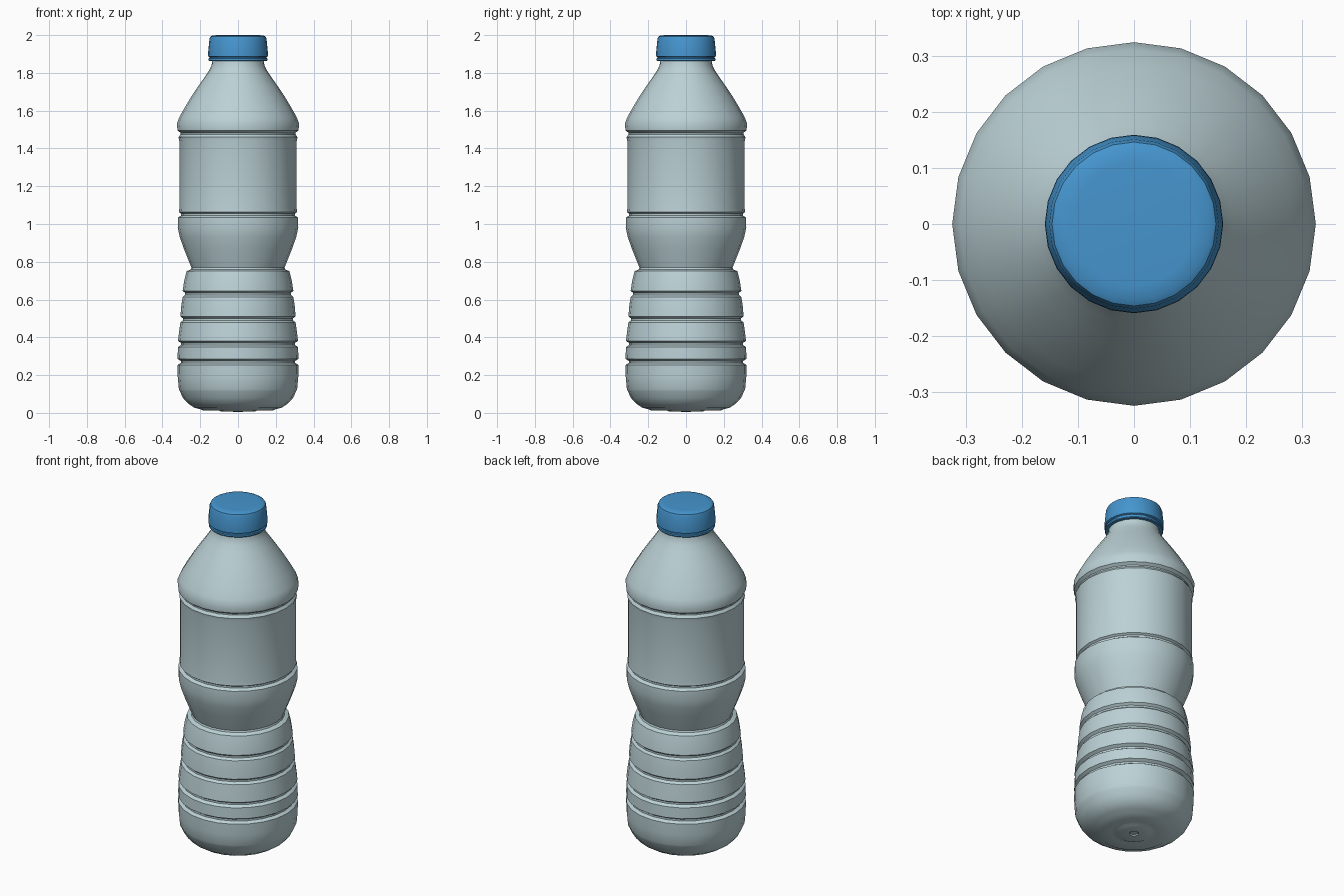
import bpy, bmesh, math

SIDES = 24


def lathe(name, profile, color):
    """Revolve (radius, z) points about z; a zero radius closes with a fan."""
    bm = bmesh.new()
    rings = []
    for r, z in profile:
        if r == 0:
            rings.append([bm.verts.new((0, 0, z))] * SIDES)
        else:
            rings.append([bm.verts.new((r * math.cos(a), r * math.sin(a), z))
                          for a in (2 * math.pi * i / SIDES for i in range(SIDES))])
    for lo, hi in zip(rings, rings[1:]):
        for i in range(SIDES):
            j = (i + 1) % SIDES
            quad = [lo[i], lo[j], hi[j], hi[i]]
            bm.faces.new(list(dict.fromkeys(quad)))
    bmesh.ops.recalc_face_normals(bm, faces=bm.faces)
    mesh = bpy.data.meshes.new(name)
    bm.to_mesh(mesh)
    bm.free()
    obj = bpy.data.objects.new(name, mesh)
    bpy.context.collection.objects.link(obj)
    mat = bpy.data.materials.new(name + "_plastic")
    mat.diffuse_color = color
    mesh.materials.append(mat)
    bpy.ops.object.select_all(action='DESELECT')
    obj.select_set(True)
    bpy.context.view_layer.objects.active = obj
    bpy.ops.object.shade_smooth_by_angle(angle=math.radians(35))
    return obj


def groove(z, r, depth):
    """Narrow pinched ring in the wall."""
    return [(r, z - 0.016), (r - depth, z - 0.005), (r - depth, z + 0.005), (r, z + 0.016)]


# Bottle: stepped base, ribbed grip, waist, label panel, shoulder, neck
base = [(0, 0.012), (0.02, 0.012), (0.025, 0.006), (0.09, 0.007), (0.10, 0.012),
        (0.12, 0.012), (0.19, 0.014), (0.20, 0.02), (0.23, 0.027), (0.265, 0.05),
        (0.292, 0.08), (0.308, 0.115), (0.313, 0.125), (0.319, 0.19)]
grip = (groove(0.27, 0.320, 0.017) + groove(0.365, 0.318, 0.017)
        + [(0.312, 0.43)] + groove(0.495, 0.305, 0.014)
        + [(0.300, 0.57)] + groove(0.63, 0.293, 0.013) + [(0.285, 0.70)])
waist = [(0.272, 0.75), (0.25, 0.76), (0.247, 0.77), (0.255, 0.79), (0.285, 0.865),
         (0.308, 0.93), (0.319, 0.98)]
panel = (groove(1.05, 0.318, 0.017)[:3] + [(0.313, 1.063), (0.311, 1.08), (0.311, 1.44)]
         + [(0.315, 1.46), (0.304, 1.475), (0.304, 1.483)])
shoulder = [(0.320, 1.495), (0.324, 1.53), (0.311, 1.565), (0.283, 1.615), (0.25, 1.67),
            (0.21, 1.73), (0.175, 1.78), (0.152, 1.815), (0.14, 1.84), (0.136, 1.87),
            (0.136, 1.90)]
lathe("bottle_body", base + grip + waist + panel + shoulder, (0.50, 0.64, 0.67, 1))

# Screw cap with tamper ring
lathe("cap", [(0.130, 1.862), (0.153, 1.862), (0.156, 1.866), (0.156, 1.876), (0.150, 1.879),
              (0.150, 1.884), (0.159, 1.888), (0.158, 1.91), (0.151, 1.98), (0.146, 1.992),
              (0.135, 1.998), (0.11, 2.0), (0, 2.0)], (0.06, 0.30, 0.62, 1))
